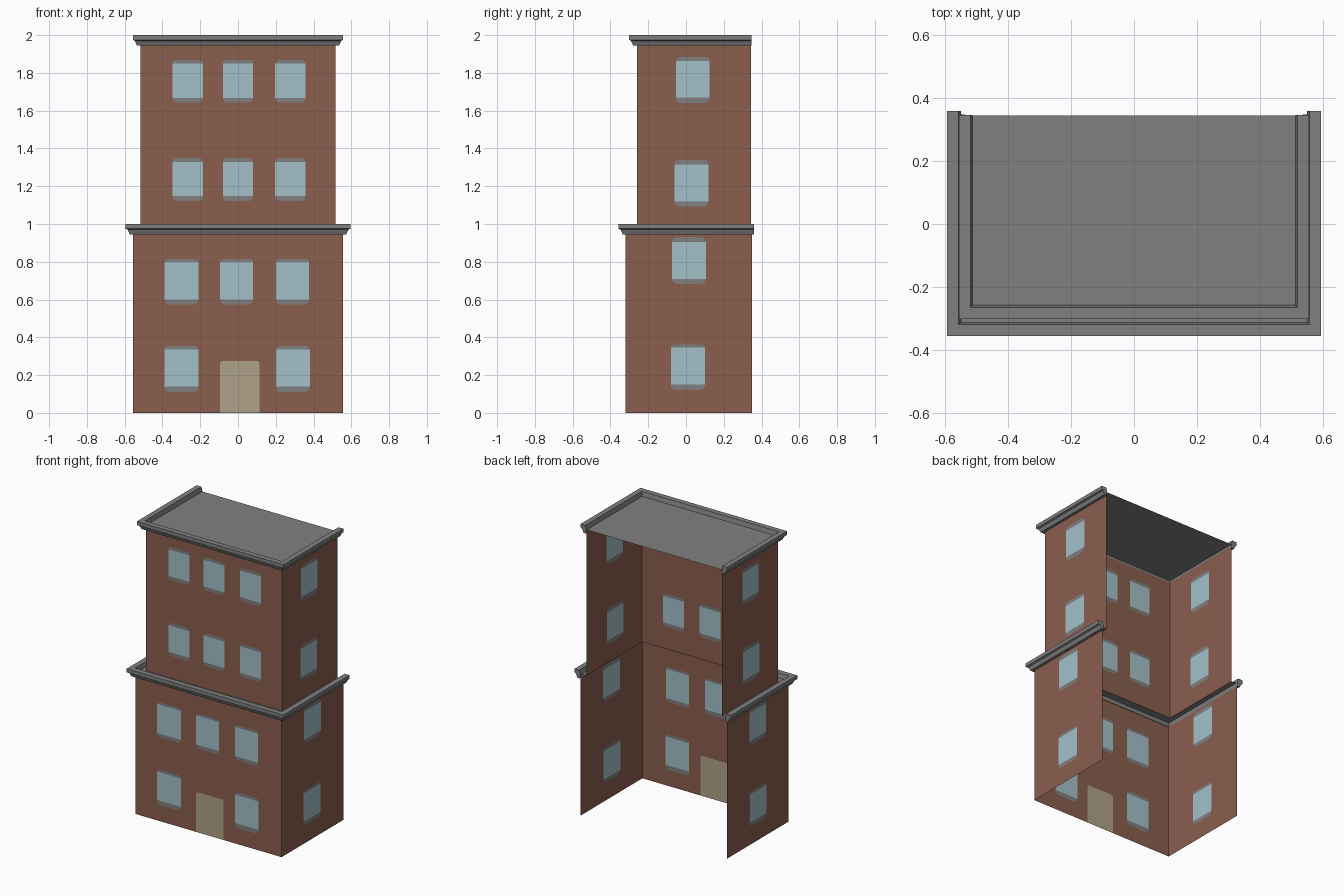
import bpy, bmesh
from mathutils import Vector

if "Cube" in bpy.data.objects:
    bpy.data.objects.remove(bpy.data.objects["Cube"])


def material(name, rgb):
    m = bpy.data.materials.new(name)
    m.diffuse_color = (*rgb, 1)
    m.use_nodes = True
    m.node_tree.nodes["Principled BSDF"].inputs["Base Color"].default_value = m.diffuse_color
    return m


BRICK = material("brick", (0.254, 0.114, 0.076))
GREY = material("grey_stone", (0.216, 0.216, 0.216))
GLASS = material("pale_blue_glass", (0.366, 0.527, 0.584))
DOOR = material("tan_door", (0.434, 0.361, 0.246))


def finish(bm, name, mats):
    me = bpy.data.meshes.new(name)
    bm.to_mesh(me)
    bm.free()
    for m in mats:
        me.materials.append(m)
    ob = bpy.data.objects.new(name, me)
    bpy.context.collection.objects.link(ob)
    return ob


def wall(name, place, outward, u0, u1, z0, z1, windows, door=None):
    """Flat wall sheet; windows are cut in as faces: (u0, u1, bottom, glass bottom, glass top, top)."""
    bm = bmesh.new()
    edges, panels = [], []

    def verts(pts):
        return [bm.verts.new(place(u, z)) for u, z in pts]

    def loop(vs):
        for i, v in enumerate(vs):
            edges.append(bm.edges.new((v, vs[(i + 1) % len(vs)])))

    # outline, with a notch for the door
    outline = verts([(u1, z0), (u1, z1), (u0, z1), (u0, z0)])
    if door:
        a, b, h = door
        notch = verts([(a, z0), (a, h - .01), (a + .01, h), (b - .01, h), (b, h - .01), (b, z0)])
        outline += notch
        panels.append((notch, 3))
    loop(outline)

    # window holes: glass between rounded stone lintel and sill
    for a, b, s, g0, g1, t in windows:
        def cap(g, e):
            d = e - g
            return [(b, g), (b - .004, g + d * .5), (b - .011, g + d * .85), (b - .024, e),
                    (a + .024, e), (a + .011, g + d * .85), (a + .004, g + d * .5), (a, g)]
        top = verts(cap(g1, t))
        low = verts(cap(g0, s))
        loop(top + low[::-1])
        panels += [(top, 1), (low, 1), ([low[-1], low[0], top[0], top[-1]], 2)]

    bmesh.ops.triangle_fill(bm, use_beauty=True, use_dissolve=False, edges=edges)
    for vs, mi in panels:
        bm.faces.new(vs).material_index = mi
    bm.normal_update()
    for f in bm.faces:
        if f.normal.dot(Vector(outward)) < 0:
            f.normal_flip()
    return finish(bm, name, [BRICK, GREY, GLASS, DOOR])


def storey(prefix, hw, yf, yb, z0, z1, front, side, door=None):
    wall(prefix + "_front_wall", lambda u, z: (u, yf, z), (0, -1, 0), -hw, hw, z0, z1, front, door)
    for label, s in (("left", -1), ("right", 1)):
        wall(f"{prefix}_{label}_wall", lambda u, z: (s * hw, u, z), (s, 0, 0), yf, yb, z0, z1, side)


def u_path(hw, yf, yb, d, z):
    return [(-hw - d, yb, z), (-hw - d, yf - d, z), (hw + d, yf - d, z), (hw + d, yb, z)]


def cornice(name, hw, yf, yb, zt):
    """Stepped moulding swept round the left, front and right sides."""
    profile = [(0, -.055), (.018, -.055), (.029, -.03), (.04, -.025), (.04, 0), (.003, 0), (-.004, -.03)]
    bm = bmesh.new()
    rows = [[bm.verts.new(p) for p in u_path(hw, yf, yb, d, zt + z)] for d, z in profile]
    n = len(rows)
    for i in range(n):
        r, q = rows[i], rows[(i + 1) % n]
        for k in range(3):
            bm.faces.new((r[k], r[k + 1], q[k + 1], q[k]))
    for k in (0, 3):
        bm.faces.new([r[k] for r in rows])
    bmesh.ops.recalc_face_normals(bm, faces=bm.faces)
    finish(bm, name, [GREY])


# lower storeys
storey("lower", .555, -.32, .35, 0, .97,
       [(-.39, -.21, .575, .60, .80, .815), (-.095, .08, .575, .60, .80, .815),
        (.20, .377, .575, .60, .80, .815),
        (-.39, -.21, .11, .14, .335, .355), (.20, .38, .11, .14, .335, .355)],
       [(-.075, .105, .683, .71, .905, .93), (-.08, .10, .122, .15, .345, .362)],
       door=(-.095, .115, .275))

# upper storeys
storey("upper", .515, -.26, .345, .97, 1.97,
       [(a, b, s, s + .025, s + .207, s + .227)
        for s in (1.122, 1.642) for a, b in ((-.347, -.185), (-.08, .08), (.196, .357))],
       [(-.053, .125, 1.64, 1.67, 1.862, 1.885), (-.06, .12, 1.092, 1.12, 1.315, 1.34)])

cornice("lower_cornice", .555, -.317, .36, 1.0)
cornice("upper_cornice", .517, -.262, .347, 2.0)

# ledge between the lower cornice and the upper walls
bm = bmesh.new()
outer = [bm.verts.new(p) for p in u_path(.555, -.32, .35, 0, .97)]
inner = [bm.verts.new(p) for p in u_path(.515, -.26, .345, 0, .97)]
for k in range(3):
    bm.faces.new((outer[k], outer[k + 1], inner[k + 1], inner[k]))
finish(bm, "ledge", [GREY])

# roof sheet
bm = bmesh.new()
bm.faces.new([bm.verts.new(p) for p in u_path(.515, -.26, .345, 0, 1.97)])
finish(bm, "roof", [GREY])
